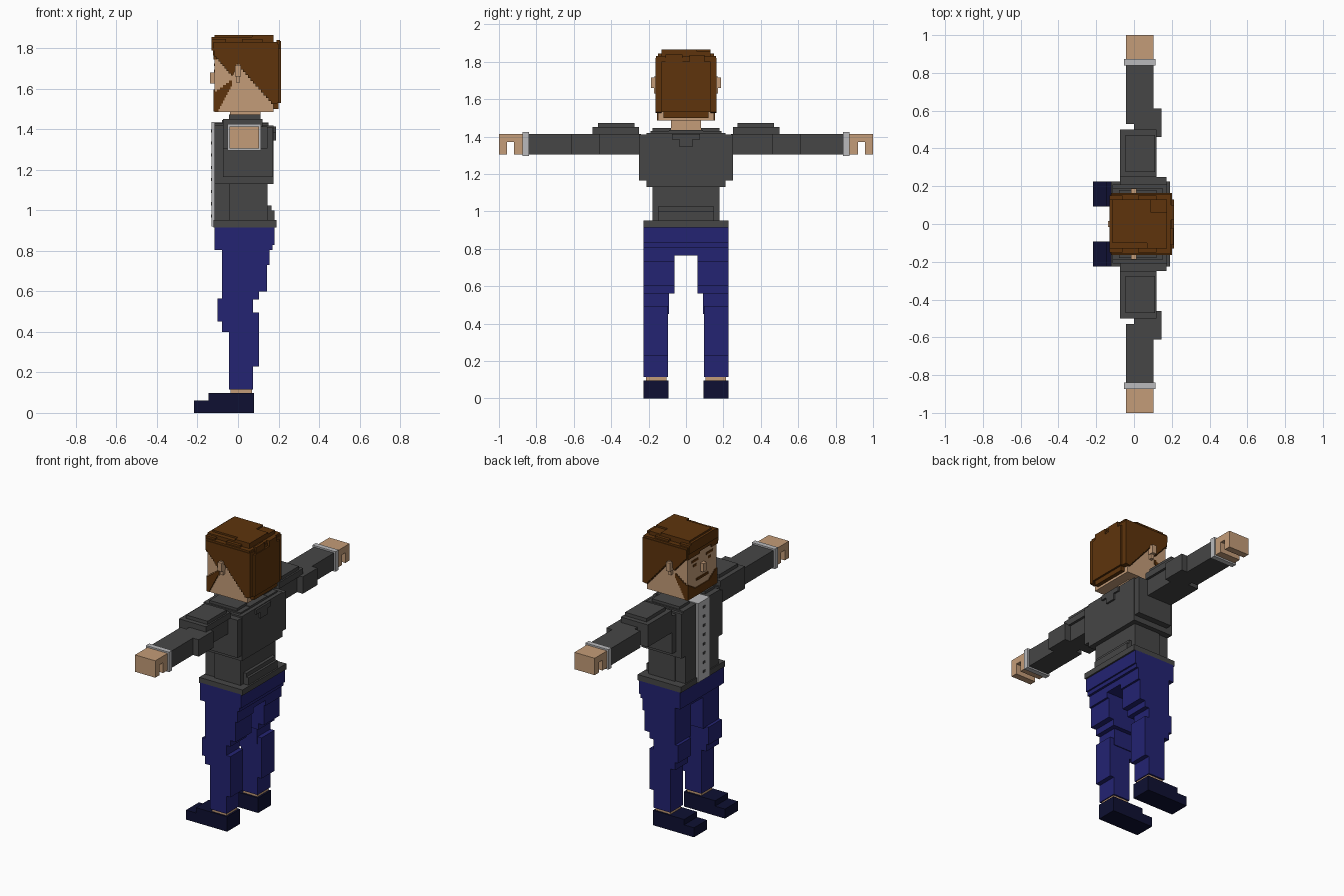
import bpy, bmesh

if "Cube" in bpy.data.objects:
    bpy.data.objects.remove(bpy.data.objects["Cube"], do_unlink=True)


def make_mat(name, rgb):
    lin = [((c / 255 + 0.055) / 1.055) ** 2.4 if c > 10 else c / 255 / 12.92 for c in rgb]
    m = bpy.data.materials.new(name)
    m.use_nodes = True
    m.diffuse_color = (*lin, 1)
    bsdf = m.node_tree.nodes["Principled BSDF"]
    bsdf.inputs["Base Color"].default_value = (*lin, 1)
    bsdf.inputs["Roughness"].default_value = 0.9
    return m


SKIN = make_mat("skin", (196, 156, 120))
HAIR = make_mat("brown hair", (94, 52, 12))
JACKET = make_mat("charcoal jacket", (70, 70, 70))
TROUSER = make_mat("navy trousers", (35, 35, 114))
SHOE = make_mat("dark shoes", (14, 16, 50))
SHIRT = make_mat("pale grey shirt", (186, 186, 188))


def finish(name, mat, bm):
    bmesh.ops.recalc_face_normals(bm, faces=bm.faces)
    me = bpy.data.meshes.new(name)
    bm.to_mesh(me)
    bm.free()
    me.materials.append(mat)
    ob = bpy.data.objects.new(name, me)
    bpy.context.collection.objects.link(ob)
    return ob


def part(name, mat, *boxes, side=1):
    """One object from boxes (x0, x1, y0, y1, z0, z1); side=-1 flips y."""
    bm = bmesh.new()
    for x0, x1, y0, y1, z0, z1 in boxes:
        vs = bmesh.ops.create_cube(bm, size=1)["verts"]
        for v in vs:
            v.co.x = x1 if v.co.x > 0 else x0
            v.co.y = side * (y1 if v.co.y > 0 else y0)
            v.co.z = z1 if v.co.z > 0 else z0
    return finish(name, mat, bm)


def prism(name, mat, profile, a, b, axis="y"):
    """Extrude an (x, z) profile along y, or a (y, z) profile along x."""
    bm = bmesh.new()
    place = (lambda u, w, d: (u, d, w)) if axis == "y" else (lambda u, w, d: (d, u, w))
    face = bm.faces.new([bm.verts.new(place(u, w, a)) for u, w in profile])
    new = bmesh.ops.extrude_face_region(bm, geom=[face])["geom"]
    for v in new:
        if isinstance(v, bmesh.types.BMVert):
            setattr(v.co, axis, b)
    return finish(name, mat, bm)


def stairs(p, q, n):
    """Stepped edge between two profile points."""
    (u0, w0), (u1, w1) = p, q
    pts = [p]
    for i in range(n):
        w = w0 + (w1 - w0) * (i + 1) / n
        pts += [(u0 + (u1 - u0) * i / n, w), (u0 + (u1 - u0) * (i + 1) / n, w)]
    return pts


# Head, neck and nose
part("head", SKIN, (-0.115, 0.175, -0.15, 0.15, 1.485, 1.82))
part("neck", SKIN, (-0.04, 0.11, -0.08, 0.08, 1.38, 1.49))
part("nose", SKIN, (-0.138, -0.11, -0.016, 0.016, 1.625, 1.68))

# Hair: crown, back and raised tufts
part("hair_crown", HAIR,
     (-0.122, 0.195, -0.16, 0.16, 1.79, 1.832),
     (-0.13, 0.175, -0.13, 0.13, 1.79, 1.855),
     (-0.115, 0.09, -0.10, 0.13, 1.85, 1.866),
     (0.07, 0.175, -0.13, 0.06, 1.85, 1.866),
     (-0.13, -0.06, -0.15, 0.15, 1.79, 1.845),
     (0.02, 0.12, -0.15, 0.15, 1.82, 1.845))
part("hair_back", HAIR,
     (0.17, 0.2, -0.163, 0.163, 1.53, 1.82),
     (0.17, 0.212, -0.13, 0.13, 1.53, 1.80),
     (0.17, 0.2, -0.12, 0.12, 1.50, 1.54),
     (0.19, 0.208, -0.11, -0.02, 1.78, 1.84),
     (0.19, 0.212, 0.02, 0.10, 1.79, 1.835))

# Hair fringe on the forehead
part("hair_fringe", HAIR,
     (-0.124, -0.1, -0.155, 0.155, 1.765, 1.80),
     (-0.122, -0.1, -0.155, -0.09, 1.745, 1.77),
     (-0.122, -0.1, 0.03, 0.155, 1.75, 1.77))

# Side hair, beard sides and ears
side_hair = (stairs((-0.118, 1.77), (-0.025, 1.665), 9)
             + stairs((0.0, 1.725), (0.175, 1.525), 14)
             + [(0.2, 1.53), (0.2, 1.82), (-0.118, 1.82)])
side_beard = stairs((-0.118, 1.575), (-0.03, 1.64), 6) + stairs((-0.03, 1.625), (-0.105, 1.487), 10) + [(-0.118, 1.487)]
for s, label in ((-1, "left"), (1, "right")):
    prism(label + "_side_hair", HAIR, side_hair, s * 0.13, s * 0.164)
    prism(label + "_beard_side", HAIR, side_beard, s * 0.145, s * 0.155)
    part(label + "_ear", SKIN, (-0.016, 0.014, 0.14, 0.188, 1.66, 1.715),
         (-0.01, 0.01, 0.14, 0.17, 1.63, 1.72), side=s)
    part(label + "_brow_and_eye", HAIR, (-0.119, -0.11, 0.04, 0.11, 1.712, 1.726),
         (-0.118, -0.11, 0.06, 0.09, 1.68, 1.695), side=s)

# Beard front and moustache
prism("beard_front", HAIR,
      [(-0.152, 1.487), (0.152, 1.487), (0.152, 1.585)] + stairs((0.14, 1.585), (0.07, 1.54), 5)
      + stairs((-0.07, 1.54), (-0.14, 1.585), 5) + [(-0.152, 1.585)], -0.121, -0.11, "x")
part("moustache", HAIR, (-0.12, -0.11, -0.06, 0.06, 1.582, 1.597))

# Jacket body
part("jacket_chest", JACKET,
     (-0.075, 0.172, -0.25, 0.25, 1.165, 1.41),
     (-0.115, 0.175, -0.21, 0.21, 1.13, 1.42),
     (-0.115, 0.15, -0.19, 0.19, 1.20, 1.43))
part("jacket_waist", JACKET,
     (-0.045, 0.145, -0.18, 0.18, 0.94, 1.17),
     (-0.115, 0.0, -0.17, 0.17, 0.94, 1.17),
     (0.10, 0.165, -0.15, 0.15, 0.94, 1.025),
     (0.10, 0.18, -0.15, 0.15, 0.94, 1.0))
part("jacket_hem", JACKET, (-0.122, 0.19, -0.226, 0.226, 0.915, 0.952))
part("jacket_collar", JACKET,
     (-0.08, 0.12, 0.08, 0.18, 1.40, 1.447), (-0.08, 0.12, -0.18, -0.08, 1.40, 1.447),
     (0.11, 0.15, -0.09, 0.09, 1.40, 1.434))
part("collar_tab", JACKET, (0.16, 0.187, -0.075, 0.075, 1.385, 1.415),
     (0.16, 0.187, -0.035, 0.035, 1.345, 1.39))

# Shirt panel and its buttons
part("shirt_panel", SHIRT, (-0.13, -0.05, -0.06, 0.06, 0.92, 1.435))
part("shirt_buttons", JACKET,
     *[(-0.134, -0.128, -0.01, 0.01, 0.965 + 0.06 * i, 0.98 + 0.06 * i) for i in range(8)])

for s, label in ((-1, "left"), (1, "right")):
    # Arm
    part(label + "_upper_sleeve", JACKET,
         (-0.075, 0.104, 0.24, 0.5, 1.305, 1.415),
         (0.0, 0.104, 0.49, 0.54, 1.305, 1.415),
         (-0.075, 0.12, 0.25, 0.5, 1.41, 1.45),
         (-0.045, 0.11, 0.275, 0.47, 1.44, 1.472), side=s)
    part(label + "_forearm_sleeve", JACKET,
         (-0.042, 0.104, 0.53, 0.845, 1.305, 1.415),
         (0.09, 0.145, 0.46, 0.612, 1.305, 1.415), side=s)
    part(label + "_cuff", SHIRT, (-0.052, 0.114, 0.84, 0.873, 1.295, 1.425), side=s)
    part(label + "_hand", SKIN,
         (-0.042, 0.104, 0.86, 1.0, 1.372, 1.415),
         (-0.042, 0.104, 0.86, 0.92, 1.305, 1.375),
         (-0.042, 0.104, 0.957, 1.0, 1.305, 1.375), side=s)
    # Leg
    part(label + "_thigh", TROUSER,
         (-0.08, 0.155, 0.0625, 0.226, 0.73, 0.82),
         (-0.08, 0.142, 0.0625, 0.226, 0.60, 0.74),
         (-0.08, 0.104, 0.0625, 0.226, 0.56, 0.61), side=s)
    part(label + "_knee", TROUSER,
         (-0.10, 0.075, 0.09, 0.226, 0.45, 0.565),
         (-0.08, 0.075, 0.095, 0.226, 0.40, 0.46), side=s)
    part(label + "_shin", TROUSER,
         (-0.045, 0.075, 0.095, 0.226, 0.115, 0.5),
         (0.0, 0.104, 0.095, 0.226, 0.23, 0.495), side=s)
    part(label + "_ankle", SKIN, (-0.038, 0.068, 0.105, 0.215, 0.08, 0.12), side=s)
    part(label + "_shoe", SHOE,
         (-0.216, 0.08, 0.093, 0.226, 0.0, 0.062),
         (-0.145, 0.08, 0.093, 0.226, 0.05, 0.097), side=s)

# Hips
part("hips", TROUSER,
     (-0.115, 0.18, -0.226, 0.226, 0.83, 0.92),
     (-0.115, 0.17, -0.226, 0.226, 0.805, 0.84),
     (-0.08, 0.155, -0.226, 0.226, 0.765, 0.81))
